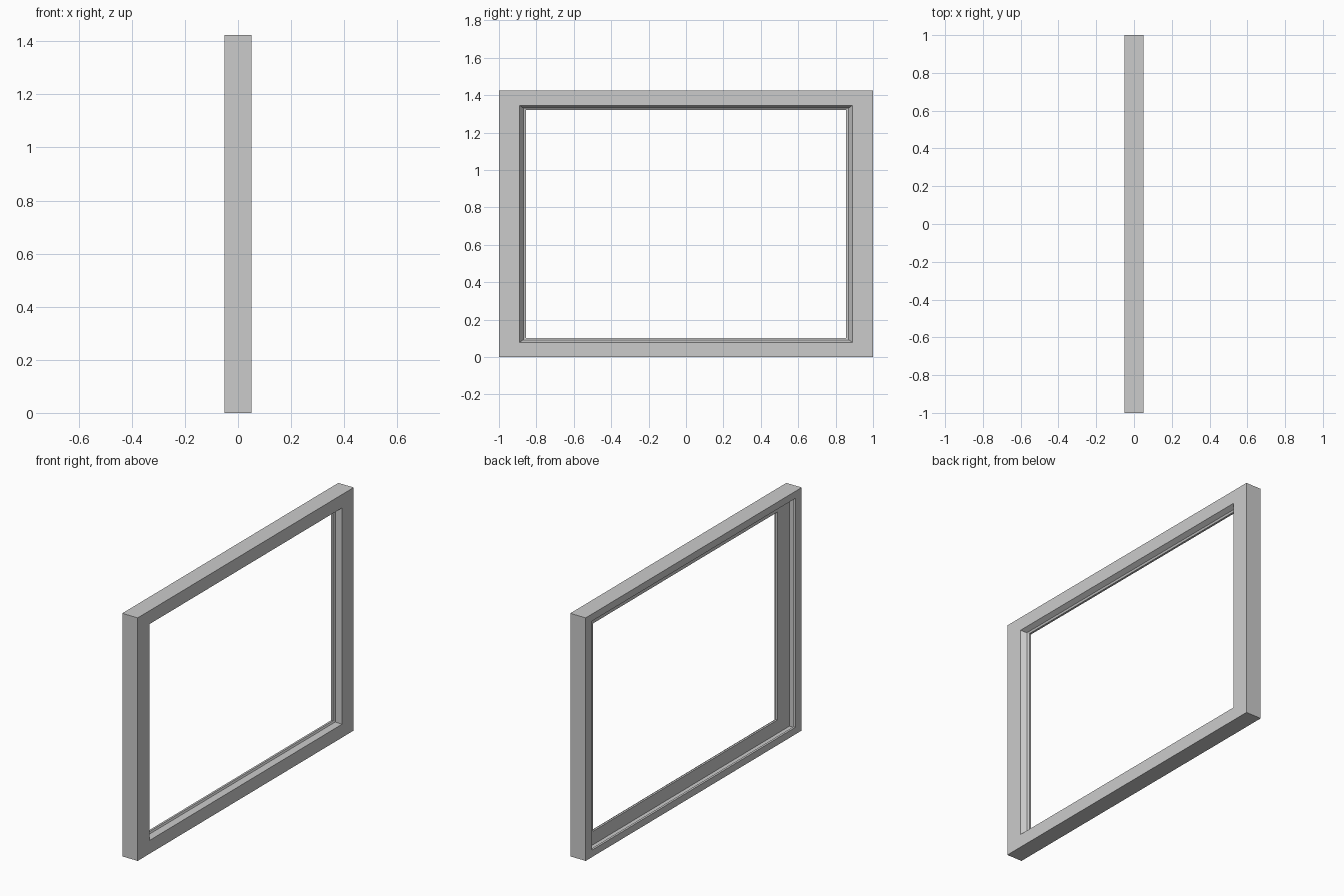
import bpy
import bmesh

cube = bpy.data.objects.get("Cube")
if cube:
    bpy.data.objects.remove(cube, do_unlink=True)

HALF_HEIGHT = 0.712

# One flat grey for the whole frame
grey = bpy.data.materials.new("frame_grey")
grey.use_nodes = True
colour = (0.6, 0.6, 0.6, 1.0)
grey.diffuse_color = colour
grey.node_tree.nodes["Principled BSDF"].inputs["Base Color"].default_value = colour

# Moulding section as (distance from centre, depth along x)
profile = [
    (1.0, -0.05), (1.0, 0.05),        # outer edge
    (0.89, 0.05),                     # front face
    (0.87, 0.022), (0.855, 0.017),    # sloped moulding around the opening
    (0.855, 0.005),                   # thin inner lip
    (0.966, 0.005), (0.966, -0.037),  # panel groove
    (0.942, -0.037), (0.942, -0.05),  # back rim
]

# Sweep the section around four mitred corners
bm = bmesh.new()
corners = [(-1, -1), (1, -1), (1, 1), (-1, 1)]
rings = [[bm.verts.new((x, sy * d, HALF_HEIGHT * (1 + sz * d))) for d, x in profile]
         for sy, sz in corners]
count = len(profile)
for c in range(4):
    a, b = rings[c], rings[(c + 1) % 4]
    for i in range(count):
        j = (i + 1) % count
        bm.faces.new((a[i], b[i], b[j], a[j]))
bmesh.ops.recalc_face_normals(bm, faces=bm.faces)

mesh = bpy.data.meshes.new("picture_frame")
bm.to_mesh(mesh)
bm.free()
mesh.materials.append(grey)
frame = bpy.data.objects.new("picture_frame", mesh)
bpy.context.collection.objects.link(frame)
